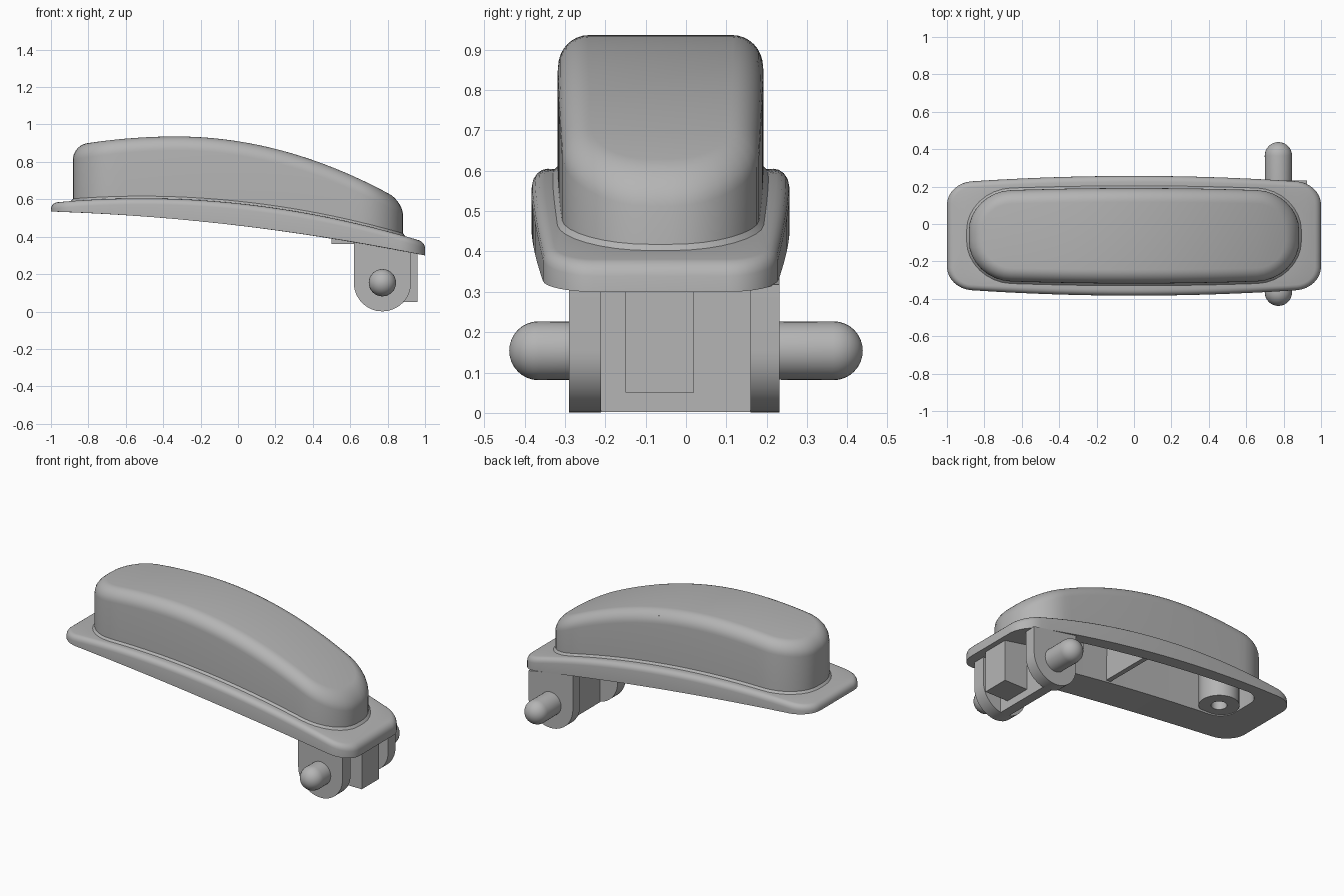
import bpy, bmesh, math
from mathutils import Matrix

cube = bpy.data.objects.get("Cube")
if cube:
    bpy.data.objects.remove(cube)

mat = bpy.data.materials.new("plain grey")
mat.use_nodes = True
grey = (0.46, 0.46, 0.46, 1)
mat.diffuse_color = grey
mat.node_tree.nodes["Principled BSDF"].inputs["Base Color"].default_value = grey

MID = -0.063   # centre line of the housing in y
OPEN = 0.005   # centre line of the underside opening in y


# Height curves along the length
def under(x):
    return 0.46 - 0.1175 * x - 0.0425 * x * x


def rim(x):
    return 0.578 - 0.105 * x - 0.102 * x * x


def crown(x):
    return 0.936 - (0.237 if x > -0.33 else 0.16) * (x + 0.33) ** 2


def finish(bm, name):
    bmesh.ops.recalc_face_normals(bm, faces=bm.faces)
    mesh = bpy.data.meshes.new(name)
    bm.to_mesh(mesh)
    bm.free()
    mesh.materials.append(mat)
    ob = bpy.data.objects.new(name, mesh)
    bpy.context.collection.objects.link(ob)
    bpy.ops.object.select_all(action='DESELECT')
    ob.select_set(True)
    bpy.context.view_layer.objects.active = ob
    bpy.ops.object.shade_smooth_by_angle(angle=math.radians(32))
    return ob


def half_outline(cx, hx, hy, r, bulge):
    """Upper half of a rounded rectangle with bowed long sides."""
    pts = []
    steps, side = 8, 28
    for i in range(steps + 1):
        a = math.pi / 2 * i / steps
        pts.append((hx - r + r * math.cos(a), hy - r + r * math.sin(a)))
    for i in range(1, side):
        pts.append(((hx - r) * (1 - 2 * i / side), hy))
    pts += [(-x, y) for x, y in reversed(pts[:steps + 1])]
    return [(cx + x, y * (1 - bulge * x * x)) for x, y in pts]


def loft(name, rings):
    """Skin a stack of rings, closing both ends with strips across the width."""
    bm = bmesh.new()
    loops = []
    for (cy, *shape), height in rings:
        half = half_outline(*shape)
        up = [bm.verts.new((x, cy + y, height(x))) for x, y in half]
        low = [bm.verts.new((x, cy - y, height(x))) for x, y in half]
        loops.append(up + low[::-1])
    n = len(loops[0])
    for a, b in zip(loops, loops[1:]):
        for i in range(n):
            j = (i + 1) % n
            bm.faces.new((a[i], a[j], b[j], b[i]))
    for ring in (loops[0], loops[-1]):
        for i in range(n // 2 - 1):
            bm.faces.new((ring[i], ring[i + 1], ring[n - 2 - i], ring[n - 1 - i]))
    return finish(bm, name)


def body(d):
    return (MID, 0, 0.883 - d, 0.255 - d, 0.225 - d, 0.1)


def flange(d):
    return (MID, 0, 1 - d, 0.32 - d, 0.13 - d, 0.12)


def cavity(d):
    return (OPEN, -0.09, 0.7 - d, 0.17 - d, 0.1 - d, 0.08)


# Hollow housing: domed cover, flange and inner cavity
rings = []
ROUND = 0.075
for i in range(8, -1, -1):
    a = math.pi / 2 * i / 8
    drop = ROUND * (1 - math.sin(a))
    rings.append((body(ROUND * (1 - math.cos(a))), lambda x, d=drop: crown(x) - d))
rings.append((body(0), lambda x: rim(x) + 0.012))
rings.append((body(-0.012), rim))
for i in range(4, -1, -1):
    a = math.pi / 2 * i / 4
    drop = 0.032 * (1 - math.sin(a))
    rings.append((flange(0.032 * (1 - math.cos(a))), lambda x, d=drop: rim(x) - d))
rings.append((flange(0), under))
rings.append((cavity(0), under))
rings.append((cavity(0.01), lambda x: crown(x) - 0.09))
rings.append((cavity(0.04), lambda x: crown(x) - 0.06))
loft("housing", rings)


def prism(name, outline, y0, y1):
    """Extrude an outline in the x-z plane along y."""
    bm = bmesh.new()
    face = bm.faces.new([bm.verts.new((x, y0, z)) for x, z in outline])
    moved = bmesh.ops.extrude_face_region(bm, geom=[face])["geom"]
    verts = [v for v in moved if isinstance(v, bmesh.types.BMVert)]
    bmesh.ops.translate(bm, verts=verts, vec=(0, y1 - y0, 0))
    return finish(bm, name)


def block(name, x0, x1, y0, y1, z0, z1):
    return prism(name, [(x0, z0), (x1, z0), (x1, z1), (x0, z1)], y0, y1)


# Hinge ears with round lower ends
PX, PZ, ER = 0.772, 0.154, 0.153
ear = [(PX + ER * math.cos(a), PZ + ER * math.sin(a))
       for a in [math.pi * (1 + i / 24) for i in range(25)]]
ear += [(PX + ER, under(PX + ER) + 0.003), (PX - ER, under(PX - ER) + 0.003)]
prism("ear_right", ear, -0.29, -0.21)
prism("ear_left", ear, 0.16, 0.232)

# Web between the ears, end stop and step in front of the hinge
block("hinge_web", 0.74, 0.8, -0.215, 0.165, 0.002, 0.4)
block("end_stop", 0.79, 0.96, -0.15, 0.02, 0.05, 0.35)
block("step_block", 0.5, 0.63, -0.21, 0.16, 0.36, 0.5)


# Round-ended hinge pins
def pin(name, side, inner, tip, r=0.073):
    bm = bmesh.new()
    bmesh.ops.create_uvsphere(bm, u_segments=32, v_segments=16, radius=r)
    for v in bm.verts:
        v.co.z = tip - r + v.co.z if v.co.z > -0.001 else inner
    bmesh.ops.rotate(bm, verts=bm.verts, matrix=Matrix.Rotation(-side * math.pi / 2, 3, 'X'))
    bmesh.ops.translate(bm, verts=bm.verts, vec=(PX, 0, PZ))
    return finish(bm, name)


pin("pin_left", 1, 0.2, 0.438)
pin("pin_right", -1, 0.25, 0.438)

# Cross rib inside the cavity
block("cross_rib", 0.035, 0.065, OPEN - 0.172, OPEN + 0.172, under(0.05) + 0.01, 0.87)

# Screw boss: a tube hanging from the cavity ceiling beside the opening's edge
bm = bmesh.new()
SEG = 32
loops = []
for r, z in ((0.115, 0.87), (0.115, 0.53), (0.045, 0.53), (0.045, 0.8)):
    loops.append([bm.verts.new((-0.675 + r * math.cos(2 * math.pi * i / SEG),
                                MID + r * math.sin(2 * math.pi * i / SEG), z))
                  for i in range(SEG)])
for a, b in zip(loops, loops[1:]):
    for i in range(SEG):
        j = (i + 1) % SEG
        bm.faces.new((a[i], a[j], b[j], b[i]))
bm.faces.new(loops[0])
bm.faces.new(loops[-1])
finish(bm, "screw_boss")
